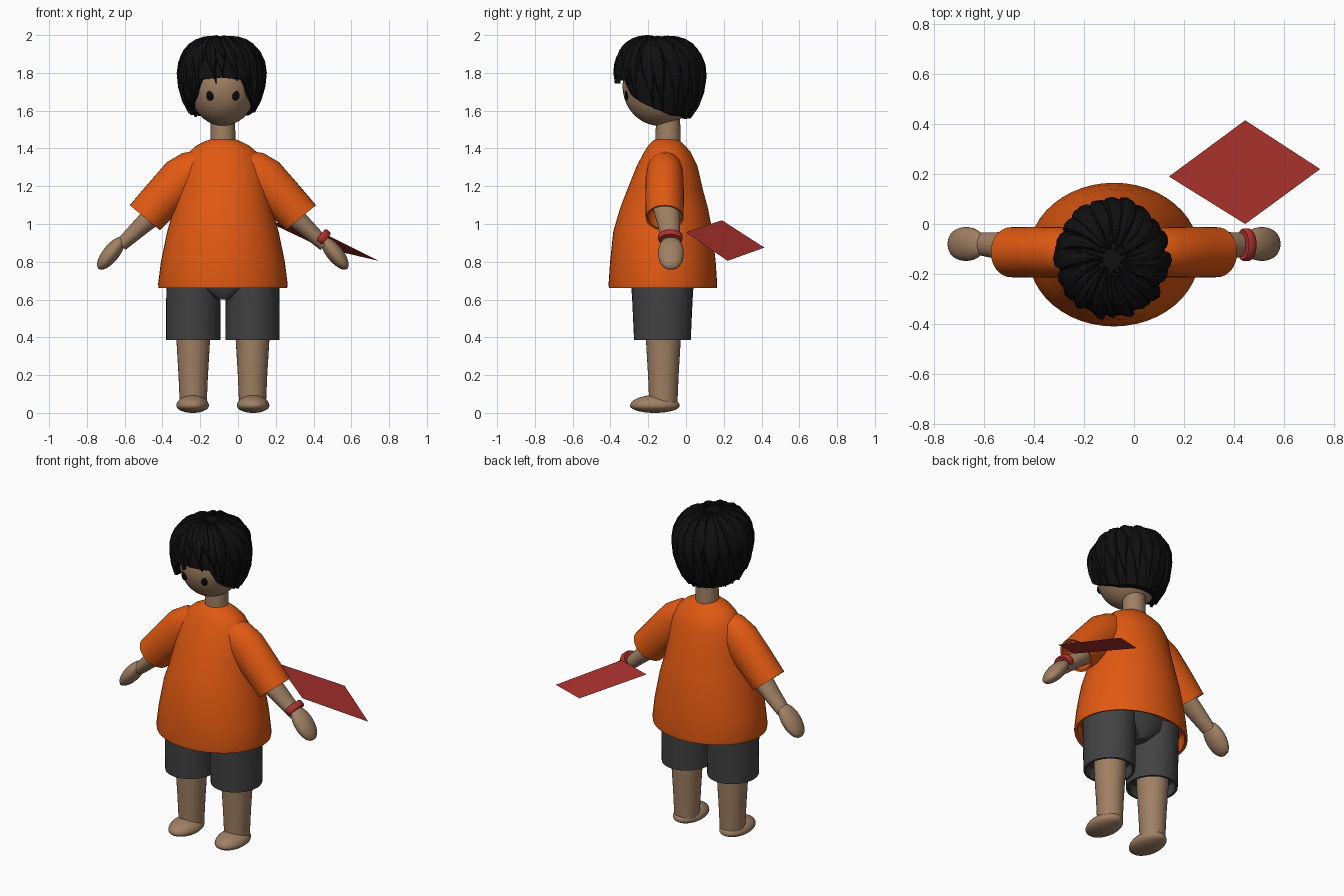
import bpy, bmesh, math, random
from mathutils import Vector

random.seed(4)
cube = bpy.data.objects.get("Cube")
if cube:
    bpy.data.objects.remove(cube)

CX = -0.08          # body centre line


def material(name, r, g, b):
    m = bpy.data.materials.new(name)
    m.use_nodes = True
    m.diffuse_color = (r, g, b, 1)
    bsdf = m.node_tree.nodes["Principled BSDF"]
    bsdf.inputs["Base Color"].default_value = (r, g, b, 1)
    bsdf.inputs["Roughness"].default_value = 0.8
    return m


SKIN = material("skin", 0.35, 0.215, 0.125)
ORANGE = material("orange cloth", 0.75, 0.1, 0.006)
GREY = material("dark grey cloth", 0.055, 0.055, 0.055)
BLACK = material("black hair", 0.005, 0.005, 0.005)
EYE = material("eye black", 0.003, 0.003, 0.003)
RED = material("red", 0.42, 0.032, 0.027)


def finish(name, bm, mat, angle=40, solid=True):
    if solid:
        bmesh.ops.recalc_face_normals(bm, faces=bm.faces)
    mesh = bpy.data.meshes.new(name)
    bm.to_mesh(mesh)
    bm.free()
    mesh.materials.append(mat)
    ob = bpy.data.objects.new(name, mesh)
    bpy.context.collection.objects.link(ob)
    bpy.ops.object.select_all(action='DESELECT')
    ob.select_set(True)
    bpy.context.view_layer.objects.active = ob
    bpy.ops.object.shade_smooth_by_angle(angle=math.radians(angle))
    return ob


def bridge(bm, a, b):
    n = len(a)
    for i in range(n):
        j = (i + 1) % n
        bm.faces.new((a[i], a[j], b[j], b[i]))


def loft(name, rings, mat, n=32):
    """Skin rings of (centre, u, v), closing both ends."""
    bm = bmesh.new()
    loops = []
    for c, u, v in rings:
        loops.append([bm.verts.new(c + u * math.cos(t) + v * math.sin(t))
                      for t in (math.tau * i / n for i in range(n))])
    for a, b in zip(loops, loops[1:]):
        bridge(bm, a, b)
    bm.faces.new(loops[0])
    bm.faces.new(loops[-1])
    return finish(name, bm, mat)


def upright(x, y, z, rx, ry):
    return Vector((x, y, z)), Vector((rx, 0, 0)), Vector((0, ry, 0))


def slanted(c, d, r_flat, r_y):
    """Ring across a limb that runs along d in the xz plane."""
    return Vector(c), Vector((-d.z, 0, d.x)) * r_flat, Vector((0, r_y, 0))


def ball(name, c, r, mat, flat_below=1.0):
    bm = bmesh.new()
    bmesh.ops.create_uvsphere(bm, u_segments=32, v_segments=20, radius=1)
    for v in bm.verts:
        k = flat_below if v.co.z < 0 else 1
        v.co = Vector((c[0] + v.co.x * r[0], c[1] + v.co.y * r[1], c[2] + v.co.z * r[2] * k))
    return finish(name, bm, mat, 60)


# Shirt body: z, half width, front y, back y; the last rings turn inside the hem
shirt = [(1.45, .06, -.155, -.045), (1.44, .09, -.175, -.03), (1.415, .14, -.2, -.005),
         (1.38, .18, -.222, .025), (1.31, .215, -.26, .06), (1.18, .24, -.312, .09),
         (1.08, .26, -.35, .117), (.96, .295, -.385, .14), (.8, .328, -.402, .157),
         (.68, .343, -.41, .165), (.66, .34, -.408, .163), (.665, .325, -.39, .147),
         (.74, .315, -.38, .14)]
loft("shirt_body", [upright(CX, (f + b) / 2, z, w, (b - f) / 2) for z, w, f, b in shirt], ORANGE, 48)

# Shorts seat, neck and head
seat = [(.6, .04, .12), (.665, .2, .165), (.78, .29, .17)]
loft("shorts_seat", [upright(CX, -.125, *r) for r in seat], GREY)
loft("neck", [upright(CX, -.095, 1.4, .068, .068), upright(CX, -.095, 1.62, .062, .062)], SKIN)
ball("head", (CX, -.14, 1.73), (.18, .196, .21), SKIN)

# Limbs, built on both sides of the centre line
for s, side in ((1, "left"), (-1, "right")):
    x = CX + s * .157
    ball(side + "_eye", (CX + s * .067, -.315, 1.68), (.021, .009, .026), EYE)

    cuff = [(.75, .14, .17), (.6, .143, .16), (.385, .144, .15), (.385, .13, .136), (.45, .125, .13)]
    loft(side + "_shorts_leg", [upright(x, -.125, *r) for r in cuff], GREY)
    loft(side + "_leg", [upright(x, -.12, z, r, r + .003) for z, r in
                         ((.6, .095), (.385, .089), (.2, .078), (.04, .071))], SKIN)
    ball(side + "_foot", (x + s * .003, -.165, .038), (.086, .131, .056), SKIN, .68)

    d = Vector((s * .64, 0, -.77))
    sleeve = [(.06, 1.335, .085, .075), (.13, 1.305, .11, .09), (.205, 1.25, .12, .1),
              (.31, 1.145, .11, .102), (.413, 1.033, .104, .1), (.411, 1.035, .092, .089),
              (.35, 1.105, .09, .087)]
    loft(side + "_sleeve", [slanted((CX + s * o, -.113, z), d, a, b) for o, z, a, b in sleeve], ORANGE)

    d = Vector((s * .72, 0, -.69))
    arm = [(.32, 1.09, -.105, .062), (.43, .99, -.09, .048), (.54, .888, -.08, .035)]
    loft(side + "_forearm", [slanted((CX + s * o, y, z), d, r, r + .01) for o, z, y, r in arm], SKIN)

    # Hand: an egg flattened along the palm
    d = Vector((s * .62, 0, -.78))
    hand = [slanted(Vector((CX + s * .592, -.08, .845)) - d * .106 * math.cos(t), d,
                    .044 * math.sin(t), .068 * math.sin(t) ** .8)
            for t in (.05 + (math.pi - .1) * i / 14 for i in range(15))]
    loft(side + "_hand", hand, SKIN)

# Wristband: a rounded band around the left wrist
d = Vector((.76, 0, -.65))
band = [slanted(Vector((CX + .529, -.083, .928)) + d * h, d, .047 - g, .065 - g)
        for h, g in ((-.018, .02), (-.02, .006), (-.012, 0), (.012, 0), (.02, .006), (.018, .02))]
loft("wristband", band, RED)

# Thin diamond sheet beside the left hand
bm = bmesh.new()
bm.faces.new([bm.verts.new(p) for p in ((.14, .19, 1.02), (.445, 0, .955),
                                        (.745, .22, .805), (.445, .415, .875))])
finish("red_sheet", bm, RED, solid=False)


# Hair: angle a is 0 at the front, phi runs from the crown downwards
HAIR_Z = 1.79


def hair_point(a, phi, lift=0.0):
    r = max(math.sin(phi), 0) ** .82
    h = math.cos(phi) * ((.197 + lift) if phi < math.pi / 2 else .3)
    return Vector((-.088 + (.214 + lift) * r * math.sin(a),
                   -.14 - (.228 + lift) * r * math.cos(a), HAIR_Z + h))


def hairline(a):
    """phi of the lower hair edge at angle a."""
    a = abs((a + math.pi) % math.tau - math.pi)
    pts = [(0, 1.775), (.6, 1.765), (.8, 1.68), (1.1, 1.64), (1.5, 1.605), (2, 1.575), (3.2, 1.565)]
    for (a0, z0), (a1, z1) in zip(pts, pts[1:]):
        if a <= a1:
            z = z0 + (z1 - z0) * (a - a0) / (a1 - a0)
            break
    return math.acos((z - HAIR_Z) / .3)


bm = bmesh.new()
N, STEPS = 64, 14
loops = []
for k in range(1, STEPS + 2):
    t = min(k / STEPS, 1)
    lift = -.05 if k > STEPS else 0
    loops.append([bm.verts.new(hair_point(math.tau * i / N, t * hairline(math.tau * i / N), lift))
                  for i in range(N)])
for a, b in zip(loops, loops[1:]):
    bridge(bm, a, b)
bm.faces.new(loops[0])
finish("hair_cap", bm, BLACK, 50)


def add_lock(bm, a, start, end, width, sweep, lift):
    rows = []
    for k in range(9):
        t = k / 8
        phi = start + (end - start) * t
        mid = a + sweep * (t - .6)
        w = width * (.55 + .45 * math.sin(math.pi * min(t * 1.2, 1))) * min(1, (1.03 - t) * 2.4)
        up = lift * (.35 + .65 * math.sin(math.pi * (.1 + .8 * t)))
        rows.append([bm.verts.new(hair_point(mid + w * u, phi, up * h - .006))
                     for u, h in ((-1, 0), (-.6, .8), (0, 1), (.6, .8), (1, 0), (0, -.6))])
    for p, q in zip(rows, rows[1:]):
        bridge(bm, p, q)
    bm.faces.new(rows[0])
    bm.faces.new(rows[-1])


# Long locks reach the hairline; short ones lie over them near the crown
bm = bmesh.new()
for i in range(20):
    a = math.tau * (i + random.uniform(-.2, .2)) / 20
    add_lock(bm, a, .2, hairline(a) + random.uniform(.0, .09), .21,
             random.uniform(.1, .4), random.uniform(.022, .036))
for i in range(13):
    a = math.tau * (i + random.uniform(-.3, .3)) / 13
    add_lock(bm, a, .12, hairline(a) * random.uniform(.7, .88), .23,
             random.uniform(.2, .6), random.uniform(.026, .038))
finish("hair_locks", bm, BLACK, 35)
